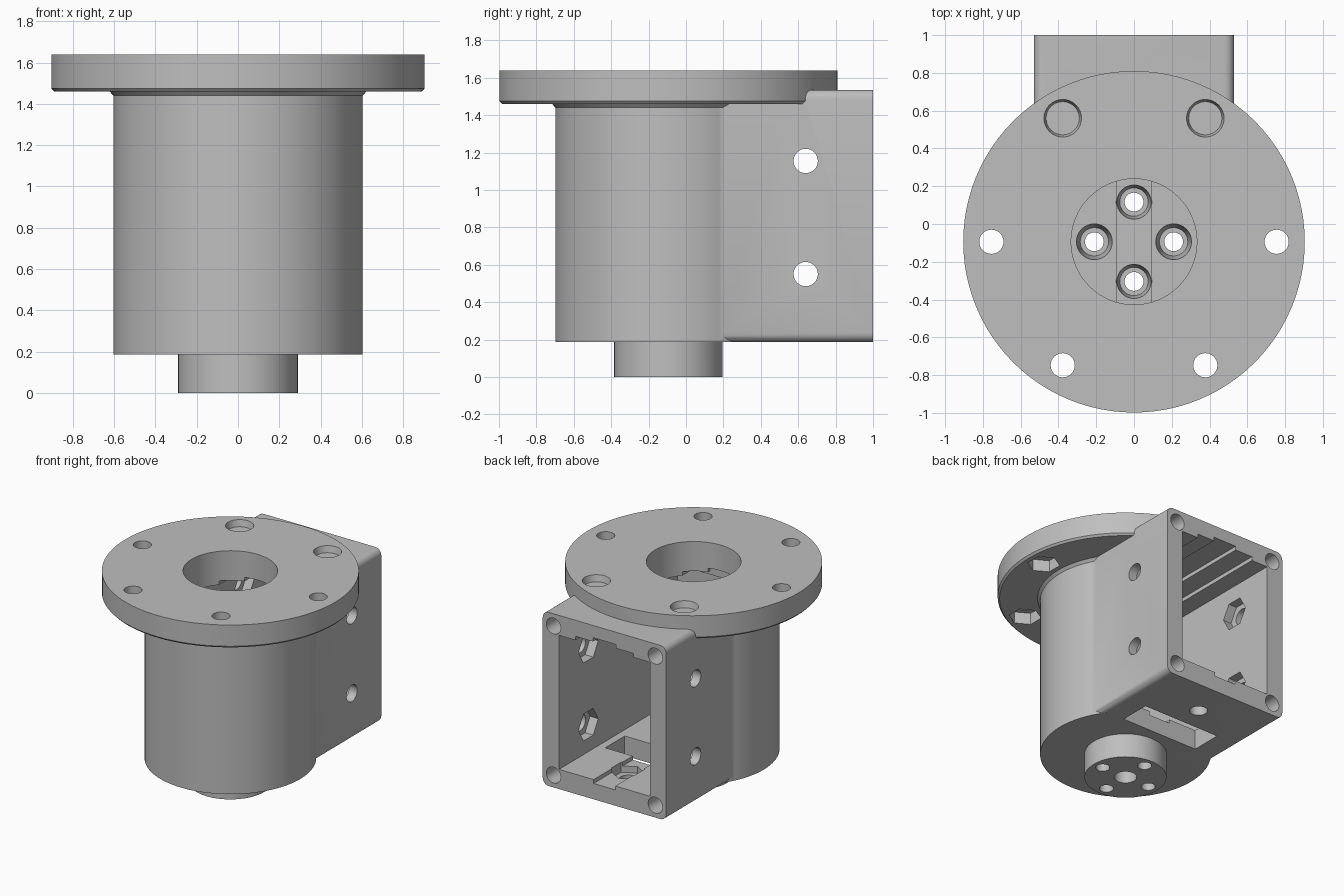
import bpy, bmesh, math
from mathutils import Matrix, Vector

cube = bpy.data.objects.get("Cube")
if cube:
    bpy.data.objects.remove(cube, do_unlink=True)

AXIS_Y = -0.094                      # centre line of the round parts
BASE, FLOOR, CEILING, TOP = 0.187, 0.34, 1.38, 1.64

grey = bpy.data.materials.new("plain grey")
grey.use_nodes = True
grey.diffuse_color = (0.52, 0.52, 0.52, 1)
grey.node_tree.nodes["Principled BSDF"].inputs["Base Color"].default_value = grey.diffuse_color


def make(name, bm):
    bmesh.ops.recalc_face_normals(bm, faces=bm.faces)
    mesh = bpy.data.meshes.new(name)
    bm.to_mesh(mesh)
    bm.free()
    mesh.materials.append(grey)
    obj = bpy.data.objects.new(name, mesh)
    bpy.context.collection.objects.link(obj)
    return obj


def box(name, x0, x1, y0, y1, z0, z1, round_y=0):
    bm = bmesh.new()
    size = Matrix.Diagonal((x1 - x0, y1 - y0, z1 - z0, 1))
    mid = Matrix.Translation(((x0 + x1) / 2, (y0 + y1) / 2, (z0 + z1) / 2))
    bmesh.ops.create_cube(bm, size=1, matrix=mid @ size)
    if round_y:
        edges = [e for e in bm.edges
                 if abs((e.verts[0].co - e.verts[1].co).y) > 0.01]
        bmesh.ops.bevel(bm, geom=edges, offset=round_y, segments=6,
                        profile=0.5, affect='EDGES')
    return make(name, bm)


def rod(name, start, end, r, r_end=None, sides=32, turn=0):
    """Cylinder, cone or prism running from start to end."""
    a, b = Vector(start), Vector(end)
    bm = bmesh.new()
    rot = (b - a).to_track_quat('Z', 'Y').to_matrix().to_4x4()
    place = Matrix.Translation((a + b) / 2) @ rot @ Matrix.Rotation(turn, 4, 'Z')
    bmesh.ops.create_cone(bm, cap_ends=True, segments=sides, radius1=r,
                          radius2=r if r_end is None else r_end,
                          depth=(b - a).length, matrix=place)
    return make(name, bm)


def lathe(name, profile, sides=96):
    bm = bmesh.new()
    rings = [[bm.verts.new((r * math.cos(math.tau * i / sides),
                            AXIS_Y + r * math.sin(math.tau * i / sides), z))
              for i in range(sides)] for r, z in profile]
    for low, high in zip(rings, rings[1:]):
        for i in range(sides):
            j = (i + 1) % sides
            bm.faces.new((low[i], low[j], high[j], high[i]))
    bm.faces.new(rings[0])
    bm.faces.new(rings[-1])
    return make(name, bm)


# Round body: output boss, barrel, neck and flange in one profile
body = lathe("flanged_housing", [
    (0.29, 0), (0.29, BASE), (0.604, BASE), (0.604, 1.44), (0.622, 1.46),
    (0.89, 1.46), (0.904, 1.475), (0.904, TOP)])


def combine(tool, operation):
    mod = body.modifiers.new(operation, 'BOOLEAN')
    mod.object, mod.operation, mod.solver = tool, operation, 'EXACT'
    bpy.context.view_layer.objects.active = body
    bpy.ops.object.modifier_apply(modifier=mod.name)
    bpy.data.objects.remove(tool, do_unlink=True)


def cut(tool):
    combine(tool, 'DIFFERENCE')


# Rear box
combine(box("rear_box", -0.53, 0.53, 0.1, 1.0, BASE, 1.535, 0.05), 'UNION')

# Inner pocket open at the back, with grooves along floor and ceiling
cut(box("pocket", -0.39, 0.39, -0.45, 1.1, FLOOR, CEILING))
cut(box("floor_groove", -0.093, 0.093, -0.44, 1.1, FLOOR - 0.03, FLOOR + 0.1))
for half, depth in ((0.25, 0.03), (0.1, 0.06)):
    cut(box("ceiling_groove", -half, half, -0.44, 1.1, CEILING - 0.1, CEILING + depth))

# Flange bore
cut(rod("bore", (0, AXIS_Y, 1.2), (0, AXIS_Y, TOP + 0.1), 0.333, sides=64))

# Cable slot and screw hole with nut recess in the bottom of the box
cut(box("cable_slot", -0.33, 0.33, 0.28, 0.52, 0.1, FLOOR + 0.1))
cut(rod("bottom_hole", (0, 0.71, 0.1), (0, 0.71, 0.5), 0.063))
cut(rod("bottom_nut", (0, 0.71, 0.26), (0, 0.71, 0.5), 0.118, sides=6))

# Boss: four countersunk holes and a blind centre hole
for i in range(4):
    x = 0.21 * math.cos(i * math.pi / 2)
    y = AXIS_Y + 0.21 * math.sin(i * math.pi / 2)
    cut(rod("boss_hole", (x, y, -0.1), (x, y, 0.5), 0.05))
    cut(rod("countersink", (x, y, 0.2), (x, y, FLOOR + 0.001), 0.075, 0.095))
cut(rod("centre_hole", (0, AXIS_Y, -0.1), (0, AXIS_Y, 0.12), 0.08))

# Flange bolt circle: through holes with nut recesses, shallow sockets at the back
for i in range(6):
    angle = i * math.pi / 3
    x = 0.755 * math.cos(angle)
    y = AXIS_Y + 0.755 * math.sin(angle)
    if i in (1, 2):
        cut(rod("socket", (x, y, TOP - 0.05), (x, y, TOP + 0.002), 0.088, 0.1))
    else:
        cut(rod("flange_hole", (x, y, 1.3), (x, y, TOP + 0.1), 0.064))
        cut(rod("flange_nut", (x, y, 1.4), (x, y, 1.55), 0.115, sides=6, turn=angle))

# Side screw holes with nut recesses, and corner holes in the back rim
for side in (-1, 1):
    for z in (0.55, 1.155):
        cut(rod("side_hole", (side * 0.3, 0.64, z), (side * 0.6, 0.64, z), 0.065))
        nut = rod("side_nut", (side * 0.3, 0.64, z), (side * 0.46, 0.64, z),
                  0.12, sides=6, turn=math.pi / 2)
        cut(nut)
    for z in (0.283, 1.44):
        cut(rod("corner_hole", (side * 0.437, 0.6, z), (side * 0.437, 1.1, z), 0.062))

# Smooth curved faces, keep sharp edges
bpy.ops.object.select_all(action='DESELECT')
body.select_set(True)
bpy.context.view_layer.objects.active = body
bpy.ops.object.shade_smooth_by_angle(angle=math.radians(30))
